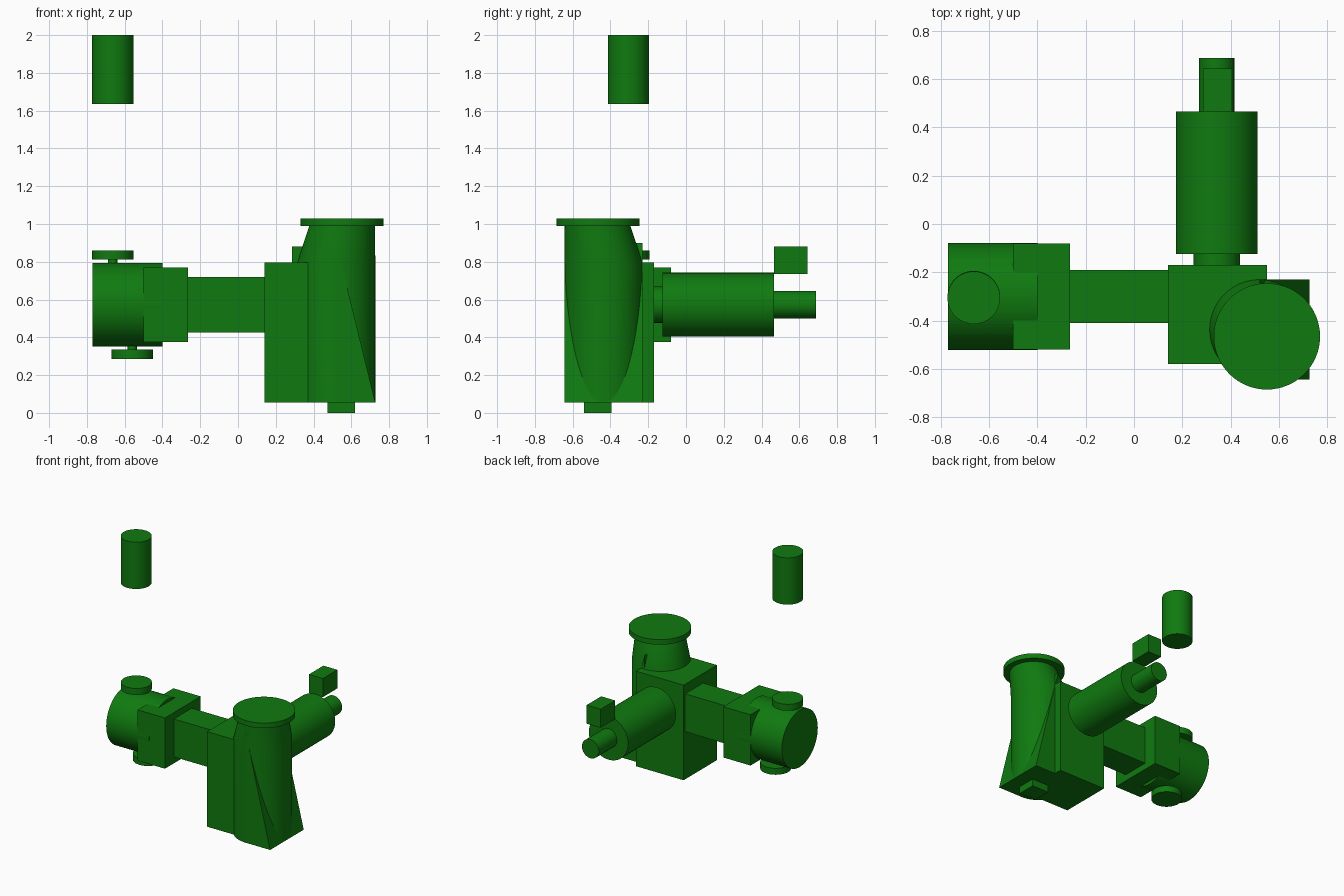
import bpy
import bmesh
from math import radians
from mathutils import Matrix, Vector

if "Cube" in bpy.data.objects:
    bpy.data.objects.remove(bpy.data.objects["Cube"], do_unlink=True)

SIDES = 64
AXIS_TURN = {
    "x": Matrix.Rotation(radians(90), 4, "Y"),
    "y": Matrix.Rotation(radians(-90), 4, "X"),
    "z": Matrix.Identity(4),
}

green = bpy.data.materials.new("green paint")
green.use_nodes = True
colour = (0.005, 0.195, 0.005, 1)
green.diffuse_color = colour
green.node_tree.nodes["Principled BSDF"].inputs["Base Color"].default_value = colour


def finish(name, bm, smooth=False):
    bmesh.ops.recalc_face_normals(bm, faces=bm.faces)
    mesh = bpy.data.meshes.new(name)
    bm.to_mesh(mesh)
    bm.free()
    mesh.materials.append(green)
    obj = bpy.data.objects.new(name, mesh)
    bpy.context.collection.objects.link(obj)
    if smooth:
        bpy.ops.object.select_all(action="DESELECT")
        obj.select_set(True)
        bpy.context.view_layer.objects.active = obj
        bpy.ops.object.shade_smooth_by_angle(angle=radians(30))
    return obj


def box(name, low, high):
    low, high = Vector(low), Vector(high)
    bm = bmesh.new()
    bmesh.ops.create_cube(bm, size=1)
    bmesh.ops.scale(bm, vec=high - low, verts=bm.verts)
    bmesh.ops.translate(bm, vec=(low + high) / 2, verts=bm.verts)
    return finish(name, bm)


def cylinder(name, axis, centre, radius, length):
    bm = bmesh.new()
    bmesh.ops.create_cone(
        bm, cap_ends=True, segments=SIDES, radius1=radius, radius2=radius,
        depth=length, matrix=Matrix.Translation(centre) @ AXIS_TURN[axis])
    return finish(name, bm, True)


def round_loft(name, rings):
    """Skin horizontal circles given as (centre, radius), bottom to top."""
    bm = bmesh.new()
    loops = []
    for centre, radius in rings:
        loops.append(bmesh.ops.create_circle(
            bm, segments=SIDES, radius=radius,
            matrix=Matrix.Translation(centre))["verts"])
    for lower, upper in zip(loops, loops[1:]):
        for i in range(SIDES):
            j = (i + 1) % SIDES
            bm.faces.new((lower[i], lower[j], upper[j], upper[i]))
    bm.faces.new(loops[0])
    bm.faces.new(loops[-1])
    return finish(name, bm, True)


def side_prism(name, profile, y_front, y_back):
    """Extrude an x-z outline from front to back."""
    bm = bmesh.new()
    face = bm.faces.new([bm.verts.new((x, y_front, z)) for x, z in profile])
    moved = bmesh.ops.extrude_face_region(bm, geom=[face])["geom"]
    bmesh.ops.translate(bm, vec=(0, y_back - y_front, 0),
                        verts=[v for v in moved if isinstance(v, bmesh.types.BMVert)])
    return finish(name, bm)


# Main housing with its round chamber, slanted wedge, lid and foot
box("housing", (0.14, -0.58, 0.055), (0.55, -0.17, 0.795))
round_loft("chamber", [((0.52, -0.437, 0.055), 0.207),
                       ((0.52, -0.437, 0.795), 0.207),
                       ((0.551, -0.468, 0.99), 0.174)])
side_prism("chamber_wedge", [(0.52, 0.055), (0.727, 0.055), (0.52, 0.9)], -0.643, -0.23)
cylinder("chamber_lid", "z", (0.55, -0.465, 1.01), 0.22, 0.04)
box("foot", (0.475, -0.54, 0), (0.62, -0.395, 0.06))

# Rear motor
cylinder("motor_neck", "y", (0.342, -0.15, 0.573), 0.096, 0.07)
cylinder("motor_body", "y", (0.342, 0.17, 0.573), 0.169, 0.59)
cylinder("motor_shaft", "y", (0.342, 0.575, 0.573), 0.073, 0.225)
box("motor_terminal_block", (0.285, 0.465, 0.735), (0.405, 0.643, 0.88))

# Side arm and drum
box("arm", (-0.27, -0.41, 0.425), (0.145, -0.19, 0.72))
box("drum_bracket", (-0.50, -0.52, 0.375), (-0.265, -0.08, 0.77))
cylinder("drum", "x", (-0.585, -0.30, 0.573), 0.221, 0.37)

# Knobs above and below the drum
for name, x, stem_z, disc_z in (("top", -0.663, 0.79, 0.836),
                                ("bottom", -0.56, 0.355, 0.31)):
    cylinder(name + "_knob_stem", "z", (x, -0.303, stem_z), 0.024, 0.07)
    cylinder(name + "_knob", "z", (x, -0.303, disc_z), 0.109, 0.05)

# Separate canister high above the drum
cylinder("raised_canister", "z", (-0.663, -0.305, 1.818), 0.109, 0.364)
